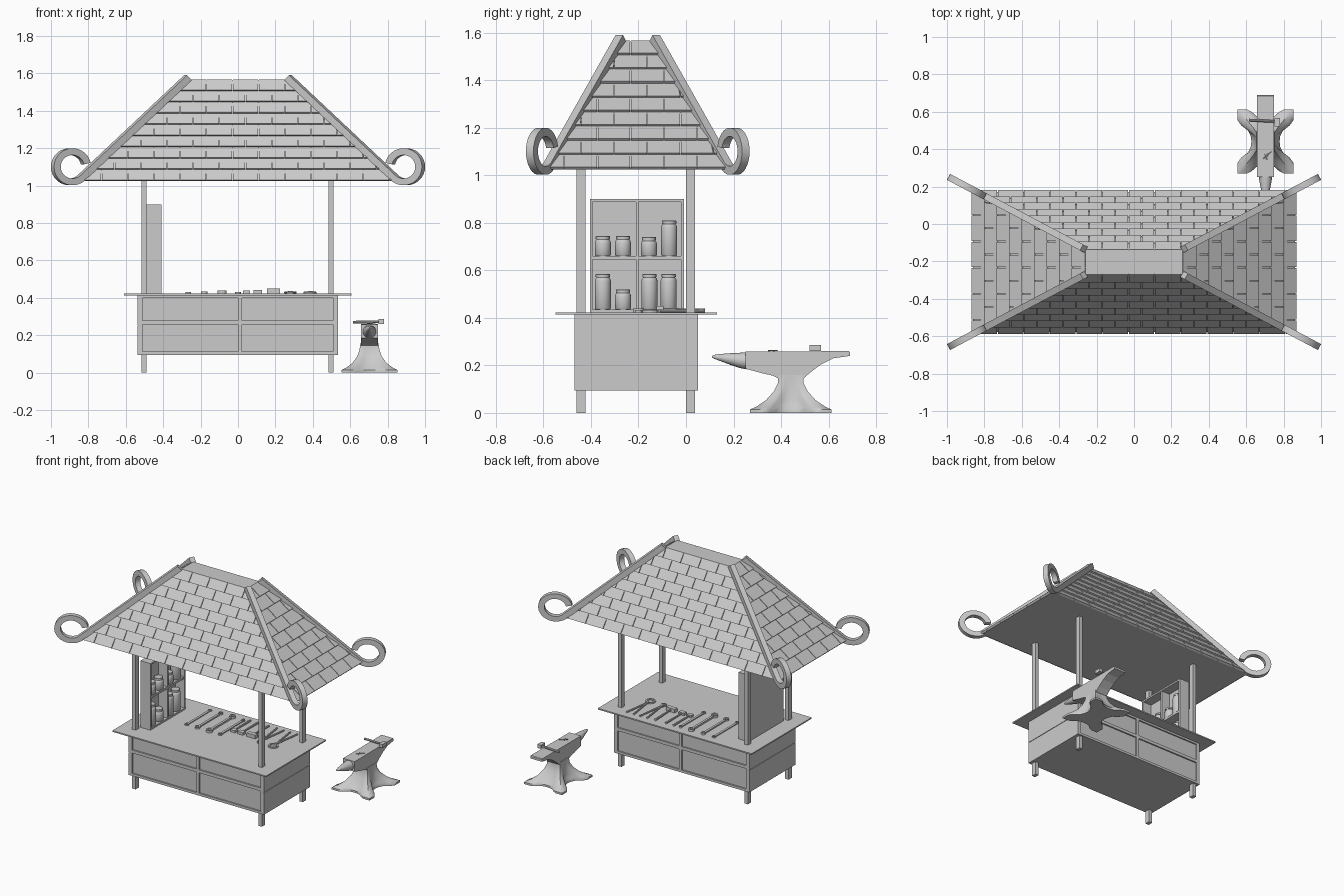
import bpy, bmesh
from math import sin, cos, pi, sqrt, radians
from mathutils import Vector, Matrix

if "Cube" in bpy.data.objects:
    bpy.data.objects.remove(bpy.data.objects["Cube"])

def finish(name, bm, smooth=False):
    bmesh.ops.remove_doubles(bm, verts=bm.verts, dist=1e-5)
    bmesh.ops.recalc_face_normals(bm, faces=bm.faces)
    me = bpy.data.meshes.new(name)
    bm.to_mesh(me)
    bm.free()
    ob = bpy.data.objects.new(name, me)
    bpy.context.collection.objects.link(ob)
    if smooth:
        bpy.ops.object.select_all(action='DESELECT')
        ob.select_set(True)
        bpy.context.view_layer.objects.active = ob
        bpy.ops.object.shade_smooth_by_angle(angle=radians(40))
    return ob

def add_box(bm, x0, x1, y0, y1, z0, z1):
    m = Matrix.Translation(((x0+x1)/2, (y0+y1)/2, (z0+z1)/2)) @ Matrix.Diagonal((x1-x0, y1-y0, z1-z0, 1))
    bmesh.ops.create_cube(bm, size=1, matrix=m)

def boxes(name, *dims):
    bm = bmesh.new()
    for d in dims:
        add_box(bm, *d)
    return finish(name, bm)

def add_loft(bm, rings, loop=False):
    vs = [[bm.verts.new(p) for p in r] for r in rings]
    n = len(vs[0])
    pairs = list(zip(vs, vs[1:])) + ([(vs[-1], vs[0])] if loop else [])
    for a, b in pairs:
        for i in range(n):
            j = (i+1) % n
            bm.faces.new((a[i], a[j], b[j], b[i]))
    if not loop:
        bm.faces.new(vs[0])
        bm.faces.new(vs[-1])

def tube(bm, a, b, ra, rb, n=10):
    # tapered round bar between two points
    a, b = Vector(a), Vector(b)
    q = (b-a).to_track_quat('Z', 'Y')
    add_loft(bm, [[p + q @ Vector((r*cos(2*pi*i/n), r*sin(2*pi*i/n), 0)) for i in range(n)]
                  for p, r in ((a, ra), (b, rb))])

def flat_ring(bm, x, y, z, r_in, r_out, h, n=16):
    prof = [(r_in, z), (r_out, z), (r_out, z+h), (r_in, z+h)]
    add_loft(bm, [[(x+r*cos(2*pi*i/n), y+r*sin(2*pi*i/n), zz) for r, zz in prof] for i in range(n)], True)

# posts
for name, x in (("left", -.502), ("right", .498)):
    for end, y in (("front", -.442), ("back", .019)):
        boxes(f"{end}_{name}_post", (x-.0135, x+.0135, y-.018, y+.018, 0, 1.035))

# counter cabinet, panel frames and top
boxes("cabinet", (-.532, .53, -.46, .04, .095, .415))
for name, y0, y1 in (("front", -.47, -.458), ("back", .038, .05)):
    boxes(f"{name}_panel_frame",
          (-.534, -.51, y0, y1, .095, .415), (.508, .532, y0, y1, .095, .415),
          (-.51, .508, y0, y1, .40, .415), (-.51, .508, y0, y1, .095, .112),
          (-.51, .508, y0, y1, .258, .28), (-.001, .021, y0, y1, .11, .40))
for name, x0, x1 in (("left", -.536, -.53), ("right", .528, .534)):
    boxes(f"{name}_side_boards", (x0, x1, -.47, .05, .095, .252), (x0, x1, -.47, .05, .256, .415))
boxes("counter_top", (-.61, .607, -.55, .13, .414, .423))

# roof core
CY, Z0, Z1 = -.203, 1.025, 1.565
BX, BY, TX, TY = .86, .374, .26, .065
bm = bmesh.new()
add_loft(bm, [[(sx*hx, CY+sy*hy, z) for sx, sy in ((-1, -1), (1, -1), (1, 1), (-1, 1))]
              for hx, hy, z in ((BX, BY, Z0), (TX, TY, Z1))])
finish("roof_core", bm)

# overlapping shingles on the four slopes
ROWS, TILE, GAP = 9, .14, .004
def slope_shingles(name, along, out, hw0, hw1, d0, d1):
    along, out = Vector(along), Vector(out)
    nrm = (out*(Z1-Z0) + Vector((0, 0, d0-d1))).normalized()
    lerp = lambda a, b, t: a + (b-a)*t
    def pt(u, t, off):
        return Vector((0, CY, lerp(Z0, Z1, t))) + along*u + out*lerp(d0, d1, t) + nrm*off
    bm = bmesh.new()
    for r in range(ROWS):
        t0, t1 = r/ROWS, (r+1)/ROWS
        w0, w1 = lerp(hw0, hw1, t0), lerp(hw0, hw1, t1)
        clamp = lambda u, w: max(-w, min(w, u))
        for k in range(-8, 9):
            a = (k + .5*(r % 2))*TILE - TILE/2 + .04 + GAP/2
            b = a + TILE - GAP
            la, lb, ua, ub = clamp(a, w0), clamp(b, w0), clamp(a, w1), clamp(b, w1)
            if lb - la < .006:
                continue
            if ub - ua < .002:
                ub = ua + .002
            add_loft(bm, [[pt(la, t0, -.002), pt(lb, t0, -.002), pt(lb, t0, .013), pt(la, t0, .013)],
                          [pt(ua, t1, -.002), pt(ub, t1, -.002), pt(ub, t1, .003), pt(ua, t1, .003)]])
    finish(name, bm)

slope_shingles("front_shingles", (1, 0, 0), (0, -1, 0), BX, TX, BY, TY)
slope_shingles("back_shingles", (1, 0, 0), (0, 1, 0), BX, TX, BY, TY)
slope_shingles("left_shingles", (0, 1, 0), (-1, 0, 0), BY, TY, BX, TX)
slope_shingles("right_shingles", (0, 1, 0), (1, 0, 0), BY, TY, BX, TX)

# hip rails ending in upward curls
CX, CZ, R = .893, 1.101, .081
path = [(.268, 1.577, -132)]
path += [(CX+R*cos(radians(a)), CZ+R*sin(radians(a)), a) for a in range(-132, 169, 12)]
for ns, sx in (("left", -1), ("right", 1)):
    for ew, sy in (("front", -1), ("back", 1)):
        lat = Vector((-.47, .88, 0))*.018
        rings = []
        for x, z, a in path:
            ring = []
            for side, o in ((-1, -.018), (1, -.018), (1, .018), (-1, .018)):
                px = x + o*cos(radians(a))
                p = Vector((px, .067+(px-.26)*.53, z+o*sin(radians(a)))) + lat*side
                ring.append((sx*p.x, CY+sy*p.y, p.z))
            rings.append(ring)
        bm = bmesh.new()
        add_loft(bm, rings)
        finish(f"{ew}_{ns}_hip_rail", bm, True)

# jar shelf, open towards the counter
T = .012
boxes("jar_shelf", (-.49, -.48, -.405, -.008, .423, .9),
      (-.48, -.41, -.405, -.405+T, .423, .9), (-.48, -.41, -.008-T, -.008, .423, .9),
      (-.48, -.41, -.393, -.02, .888, .9), (-.48, -.41, -.393, -.02, .423, .435),
      (-.48, -.412, -.393, -.02, .645, .66), (-.48, -.412, -.211, -.2, .435, .888))

# jars with lids
def jar(name, y, z, top, n=20):
    h = top - z
    prof = [(.030, 0), (.034, .006), (.034, h-.03), (.031, h-.02), (.027, h-.016),
            (.027, h-.013), (.030, h-.013), (.030, h-.002), (.028, h)]
    bm = bmesh.new()
    add_loft(bm, [[(-.444+r*cos(2*pi*i/n), y+r*sin(2*pi*i/n), z+zz) for i in range(n)] for r, zz in prof])
    finish(name, bm, True)

for i, (y, top) in enumerate(((-.35, .745), (-.265, .745), (-.156, .74), (-.071, .81))):
    jar(f"upper_jar_{i}", y, .66, top)
for i, (y, top) in enumerate(((-.35, .585), (-.265, .52), (-.154, .585), (-.073, .585))):
    jar(f"lower_jar_{i}", y, .435, top)

# wrenches on the counter
Z = .423
for i, (x, r, h) in enumerate(((-.265, .015, .008), (-.18, .018, .012), (-.085, .024, .016), (.0, .015, .009))):
    bm = bmesh.new()
    add_box(bm, x-.008, x+.008, -.2+r, .06-r, Z, Z+h*.8)
    flat_ring(bm, x, -.2, Z, r*.55, r, h)
    flat_ring(bm, x, .06, Z, r*.5, r*.85, h)
    finish(f"wrench_{i}", bm)

# hammers on the counter
for i, (x, w, h) in enumerate(((.045, .018, .016), (.105, .022, .018), (.19, .034, .026))):
    bm = bmesh.new()
    tube(bm, (x, -.1, Z+h/2), (x, .075, Z+.008), .006, .008)
    add_box(bm, x-w, x+w, -.125, -.095, Z, Z+h)
    finish(f"hammer_{i}", bm)

# tongs and pliers
for name, x, r in (("pliers", .28, .02), ("tongs", .385, .034)):
    bm = bmesh.new()
    flat_ring(bm, x, -.15, Z, r*.68, r, .009)
    for s in (-1, 1):
        tube(bm, (x, -.15+r, Z+.006), (x+s*.028, .08, Z+.006), .006, .006)
    tube(bm, (x, -.15+r, Z), (x, -.15+r, Z+.013), .012, .012)
    finish(name, bm)

# anvil foot with concave sides, drawn in to a waist
AX, AY = .703, .441
def foot_ring(hx, hy, bx, by, z, n=12):
    pts = []
    bite = lambda t: sqrt(max(0, 1-(t/.52)**2))
    for side in range(4):
        for i in range(n):
            t = -1 + 2*i/n
            x, y = [(t*hx, -hy+by*bite(t)), (hx-bx*bite(t), t*hy),
                    (-t*hx, hy-by*bite(t)), (-hx+bx*bite(t), -t*hy)][side]
            pts.append((AX+x, AY+y, z))
    return pts
bm = bmesh.new()
add_loft(bm, [foot_ring(*a) for a in ((.15, .172, .075, .045, 0), (.15, .172, .075, .045, .014),
    (.125, .145, .058, .03, .026), (.09, .105, .03, .015, .053), (.064, .072, .01, .006, .09),
    (.053, .054, .003, .002, .125), (.048, .052, 0, 0, .16))])
finish("anvil_foot", bm, True)

# anvil body, side profile extruded across x
prof = [(.25, .258), (.685, .26), (.69, .255), (.69, .24), (.62, .23), (.57, .205), (.525, .172),
        (.495, .145), (.388, .145), (.365, .157), (.32, .167), (.25, .186)]
bm = bmesh.new()
add_loft(bm, [[(x, y, z) for y, z in prof] for x in (AX-.046, AX+.046)])
finish("anvil_body", bm)

# anvil horn
horn = [(.255, .219, .036), (.225, .221, .032), (.185, .227, .024), (.145, .233, .015), (.118, .236, .008), (.11, .237, .003)]
bm = bmesh.new()
add_loft(bm, [[(AX+r*cos(2*pi*i/20), y, z+r*sin(2*pi*i/20)) for i in range(20)] for y, z, r in horn])
finish("anvil_horn", bm, True)

# hammer and nails lying on the anvil
bm = bmesh.new()
tube(bm, (.615, .555, .270), (.77, .548, .272), .008, .007)
add_box(bm, .752, .78, .52, .568, .2605, .286)
finish("anvil_hammer", bm)
bm = bmesh.new()
for x0, y0, x1, y1 in ((.69, .35, .72, .37), (.71, .345, .70, .375), (.71, .37, .735, .385)):
    tube(bm, (x0, y0, .262), (x1, y1, .262), .003, .002, 6)
finish("nails", bm)
